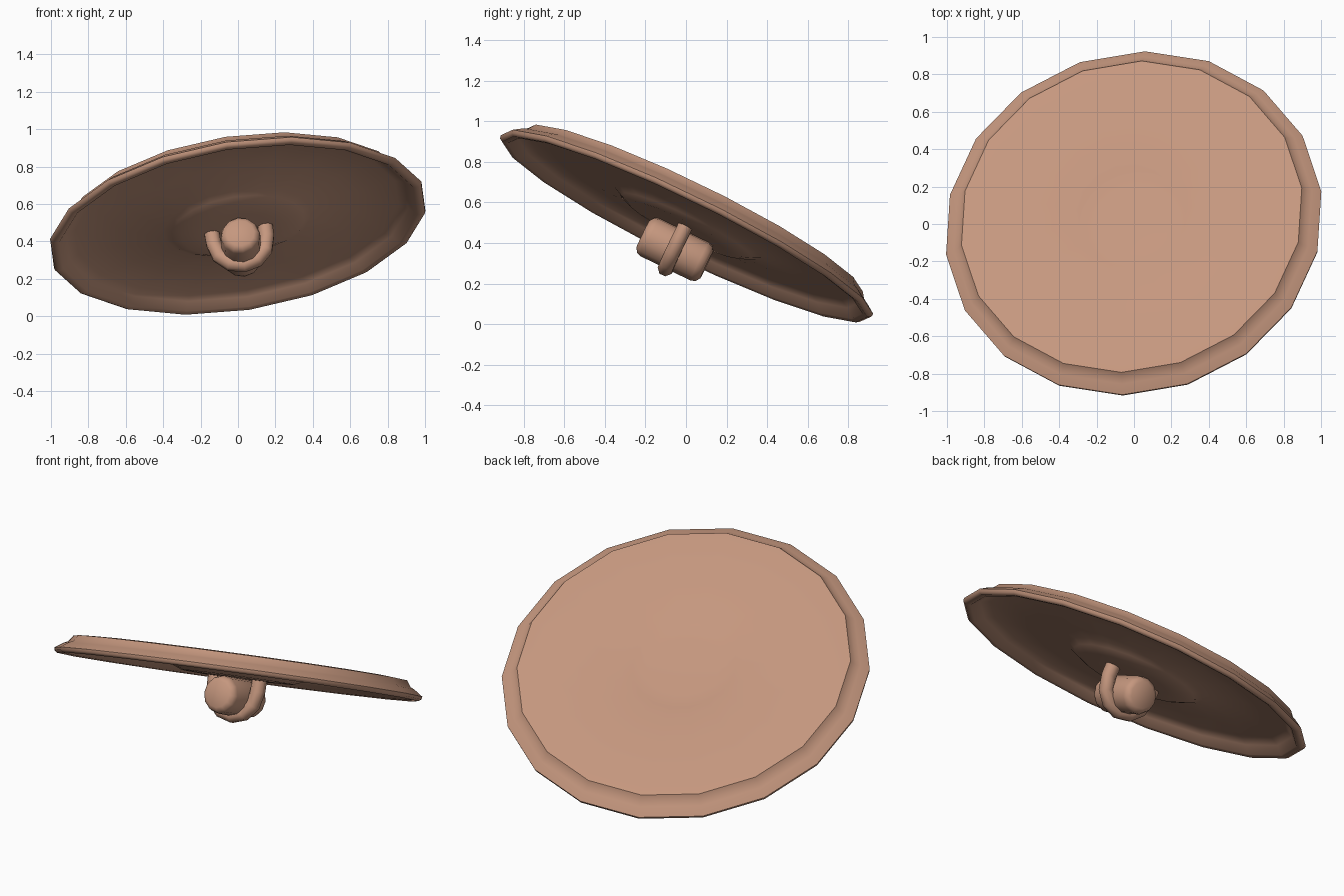
import bpy, bmesh, math
from mathutils import Vector, Matrix

if "Cube" in bpy.data.objects:
    bpy.data.objects.remove(bpy.data.objects["Cube"])

clay = bpy.data.materials.new("clay brown")
clay.diffuse_color = (0.56, 0.31, 0.21, 1)
clay.use_nodes = True
clay.node_tree.nodes["Principled BSDF"].inputs["Base Color"].default_value = clay.diffuse_color

# Tilted frame shared by all parts: origin at rim centre, z along the disc axis
n = Vector((-0.141, 0.436, 0.889)).normalized()


def frame(ydir):
    y = Vector(ydir)
    y = (y - n * y.dot(n)).normalized()
    x = y.cross(n)
    m = Matrix((x, y, n)).transposed().to_4x4()
    m.translation = Vector((0, 0, 0.48))
    return m


def finish(name, bm, mat, angle):
    bmesh.ops.recalc_face_normals(bm, faces=bm.faces[:])
    bm.transform(mat)
    me = bpy.data.meshes.new(name)
    bm.to_mesh(me)
    bm.free()
    me.materials.append(clay)
    ob = bpy.data.objects.new(name, me)
    bpy.context.collection.objects.link(ob)
    bpy.context.view_layer.objects.active = ob
    ob.select_set(True)
    bpy.ops.object.shade_smooth_by_angle(angle=math.radians(angle))
    ob.select_set(False)
    return ob


def lathe(profile, sides):
    """Revolve (radius, height) points around z; zero radius becomes a pole."""
    bm = bmesh.new()
    rings = []
    for r, h in profile:
        if r == 0:
            rings.append([bm.verts.new((0, 0, h))] * sides)
        else:
            rings.append([bm.verts.new((r * math.sin(2 * math.pi * i / sides),
                                        r * math.cos(2 * math.pi * i / sides), h))
                          for i in range(sides)])
    for a, b in zip(rings, rings[1:]):
        for i in range(sides):
            j = (i + 1) % sides
            vs = list(dict.fromkeys((a[i], a[j], b[j], b[i])))
            bm.faces.new(vs)
    return bm


# Dished disc with a flared lip and a boss under the middle
disc = [(0, 0.062), (0.2, 0.064), (0.29, 0.07), (0.35, 0.083), (0.6, 0.088), (0.84, 0.096),
        (0.925, 0.09), (0.95, 0.055), (0.972, 0.045), (1.02, 0.012), (1.017, -0.004),
        (1.0, -0.015), (0.972, -0.01), (0.93, 0.03), (0.88, 0.052), (0.65, 0.045),
        (0.40, 0.022), (0.36, 0.003), (0.31, -0.017), (0.2, -0.022), (0, -0.024)]
finish("disc", lathe(disc, 18), frame((0.06, 0.92, -0.44)), 50)

# Grip: bevelled cylinder lying under the disc
grip_frame = frame((0.03, 0.9, -0.43))
grip = [(0, 0.175), (0.075, 0.175), (0.098, 0.16), (0.106, 0.135),
        (0.106, -0.135), (0.098, -0.16), (0.075, -0.175), (0, -0.175)]
place = Matrix.Translation((0, 0, -0.125)) @ Matrix.Rotation(math.pi / 2, 4, 'X')
finish("grip", lathe(grip, 12), grip_frame @ place, 50)

# Strap: U-shaped band hugging the grip, ends meeting the disc
bm = bmesh.new()
path = [(Vector((0.145, 0, 0.0)), Vector((1, 0, 0)))]
for i in range(7):
    a = -math.pi * i / 6
    d = Vector((math.cos(a), 0, math.sin(a)))
    path.append((Vector((0, 0, -0.085)) + d * 0.143, d))
path.append((Vector((-0.145, 0, 0.0)), Vector((-1, 0, 0))))
section = [(math.cos(t), math.sin(t)) for t in
           (math.radians(22.5 + 45 * k) for k in range(8))]
rings = [[bm.verts.new(p + d * (0.043 * u) + Vector((0, 0.04 * v, 0)))
          for u, v in section] for p, d in path]
for a, b in zip(rings, rings[1:]):
    for i in range(8):
        j = (i + 1) % 8
        bm.faces.new((a[i], a[j], b[j], b[i]))
bm.faces.new(rings[0])
bm.faces.new(rings[-1])
finish("strap", bm, grip_frame, 50)
